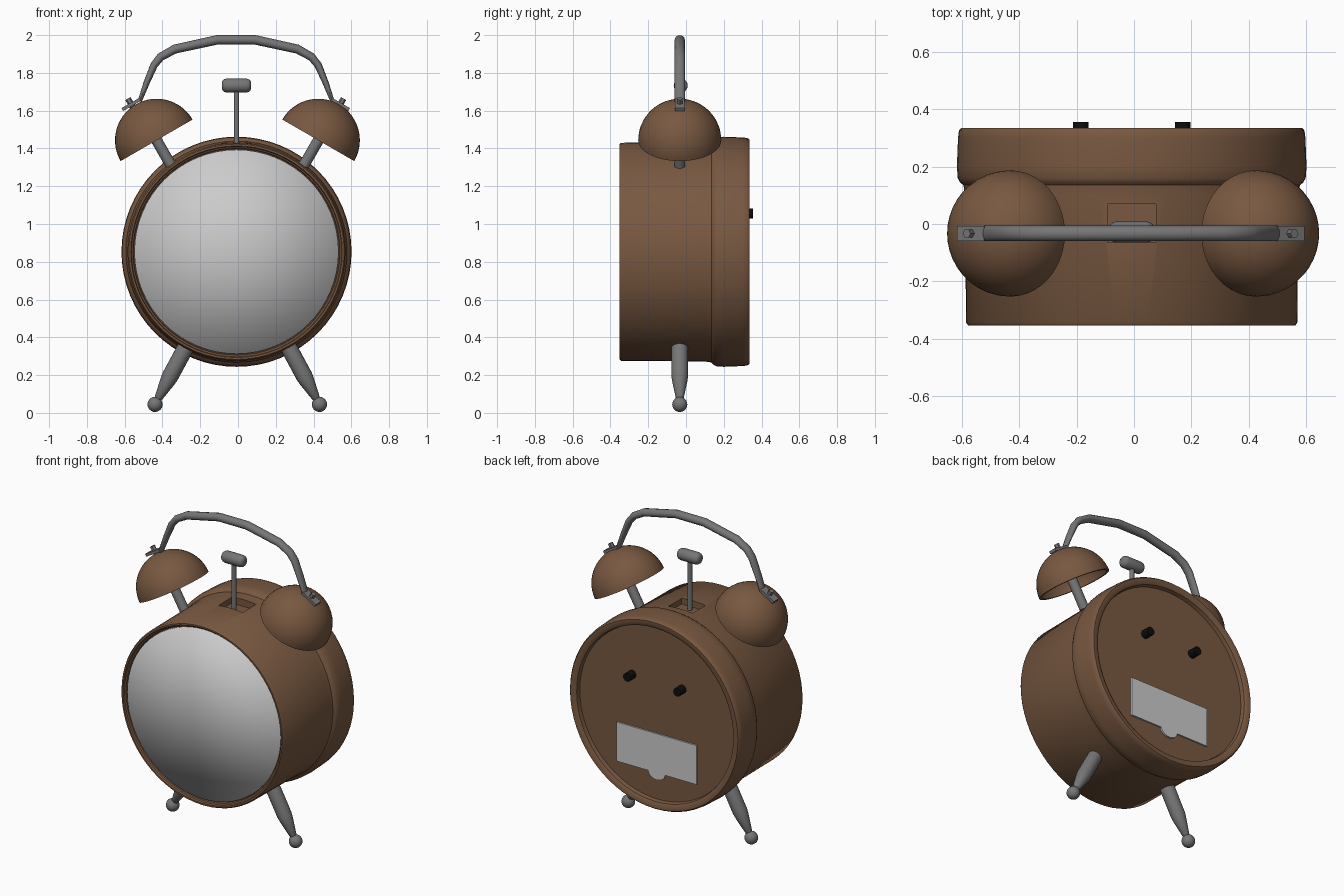
import bpy, bmesh, math
from mathutils import Vector

if "Cube" in bpy.data.objects:
    bpy.data.objects.remove(bpy.data.objects["Cube"])

CX, CZ = -0.008, 0.853      # body centre
PY = -0.033                 # plane of legs, bells and handle


def material(name, rgb):
    m = bpy.data.materials.new(name)
    m.diffuse_color = (*rgb, 1)
    m.use_nodes = True
    m.node_tree.nodes["Principled BSDF"].inputs["Base Color"].default_value = m.diffuse_color
    return m


BROWN = material("brown_paint", (0.188, 0.098, 0.052))
STEEL = material("dark_metal", (0.18, 0.18, 0.18))
BLACK = material("black_plastic", (0.004, 0.004, 0.004))


def shade(ob, angle=35):
    bpy.ops.object.select_all(action='DESELECT')
    ob.select_set(True)
    bpy.context.view_layer.objects.active = ob
    bpy.ops.object.shade_smooth_by_angle(angle=math.radians(angle))


def finish(name, bm, mat, angle=35):
    bmesh.ops.remove_doubles(bm, verts=bm.verts, dist=1e-5)
    bmesh.ops.recalc_face_normals(bm, faces=bm.faces)
    me = bpy.data.meshes.new(name)
    bm.to_mesh(me)
    bm.free()
    ob = bpy.data.objects.new(name, me)
    bpy.context.collection.objects.link(ob)
    if mat:
        me.materials.append(mat)
    shade(ob, angle)
    return ob


def revolve(name, profile, origin, axis, mat, segs=32, angle=35):
    """Spin a (distance along axis, radius) profile about an axis."""
    bm = bmesh.new()
    rot = Vector((0, 0, 1)).rotation_difference(Vector(axis))
    pts = [bm.verts.new(Vector(origin) + rot @ Vector((r, 0, t))) for t, r in profile]
    edges = [bm.edges.new(p) for p in zip(pts, pts[1:])]
    bmesh.ops.spin(bm, geom=pts + edges, cent=origin, axis=Vector(axis),
                   angle=2 * math.pi, steps=segs, use_merge=False)
    return finish(name, bm, mat, angle)


def rod(name, r, t0, t1, origin, axis, mat, segs=16):
    return revolve(name, [(t0, 0), (t0, r), (t1, r), (t1, 0)], origin, axis, mat, segs)


def prism(name, outline, y0, y1, mat):
    """Extrude an x-z outline along y."""
    bm = bmesh.new()
    f = bm.faces.new([bm.verts.new((x, y0, z)) for x, z in outline])
    ext = bmesh.ops.extrude_face_region(bm, geom=[f])
    bmesh.ops.translate(bm, vec=(0, y1 - y0, 0),
                        verts=[v for v in ext['geom'] if isinstance(v, bmesh.types.BMVert)])
    return finish(name, bm, mat)


# Case: turned body with a wider back ring and a recessed back panel
case = revolve("case", [
    (-0.325, 0), (-0.325, 0.545), (-0.338, 0.548), (-0.342, 0.556), (-0.353, 0.56),
    (-0.353, 0.57), (-0.343, 0.577), (0.10, 0.581), (0.135, 0.586), (0.145, 0.598),
    (0.16, 0.606), (0.20, 0.609), (0.30, 0.605), (0.325, 0.602), (0.335, 0.594),
    (0.335, 0.57), (0.325, 0.555), (0.30, 0.55), (0.30, 0)],
    (CX, 0, CZ), (0, 1, 0), BROWN, 64)

# Slot for the hammer in the top of the case
s = 0.085
cutter = prism("slot_cutter", [(CX - s, 1.39), (CX + s, 1.39), (CX + s, 1.6), (CX - s, 1.6)],
               -0.065, 0.07, BROWN)
cutter.hide_render = True
mod = case.modifiers.new("slot", 'BOOLEAN')
mod.operation, mod.object, mod.solver = 'DIFFERENCE', cutter, 'EXACT'
bpy.context.view_layer.objects.active = case
bpy.ops.object.modifier_apply(modifier=mod.name)
bpy.data.objects.remove(cutter)
shade(case)

# Front glass, softly shaded right across its rim
revolve("front_glass", [(-0.338, 0), (-0.338, 0.54), (-0.31, 0.541)],
        (CX, 0, CZ), (0, 1, 0), None, 64, 180)

# Back knobs and battery cover with a finger tab
for side, x in (("left", -0.185), ("right", 0.17)):
    rod(side + "_back_knob", 0.027, 0.29, 0.355, (x, 0, 1.055), (0, 1, 0), BLACK, 20)
tab = [(CX + 0.06 * math.cos(a), 0.475 + 0.045 * math.sin(a))
       for a in (math.pi + math.pi * i / 10 for i in range(11))]
prism("battery_cover", [(CX - 0.285, 0.725), (CX - 0.285, 0.475)] + tab +
      [(CX + 0.285, 0.475), (CX + 0.285, 0.725)], 0.29, 0.31, None)

# Hammer
rod("hammer_rod", 0.014, 1.37, 1.72, (CX, -0.028, 0), (0, 0, 1), STEEL)
revolve("hammer_head", [(-0.077, 0), (-0.077, 0.016), (-0.073, 0.027), (-0.064, 0.034),
                        (-0.052, 0.037), (0.052, 0.037), (0.064, 0.034), (0.073, 0.027),
                        (0.077, 0.016), (0.077, 0)],
        (CX, -0.028, 1.733), (1, 0, 0), STEEL, 24, 60)

dome = [math.radians(a) for a in range(0, 91, 6)]
shell = ([(0.22 * math.cos(a), 0.22 * math.sin(a)) for a in dome] +
         [(0.204 * math.cos(a), 0.204 * math.sin(a)) for a in reversed(dome)])

for side, sx in (("left", -1), ("right", 1)):
    # Leg pointing out from the case centre, ending in a ball foot
    out = Vector((sx * 0.474, 0, -0.88)).normalized()
    hub = (-0.004, PY, CZ)
    revolve(side + "_leg", [(0.55, 0), (0.55, 0.042), (0.58, 0.044), (0.75, 0.044),
                            (0.78, 0.040), (0.885, 0.020), (0.91, 0)], hub, out, STEEL, 20)
    ball = [(0.918 - 0.04 * math.cos(a), 0.04 * math.sin(a))
            for a in (math.pi * i / 12 for i in range(13))]
    revolve(side + "_foot", ball, hub, out, STEEL, 20)

    # Hollow bell on its post
    up = Vector((sx * 0.5, 0, 0.866))
    along = Vector((-sx * 0.866, 0, 0.5))
    centre = Vector((-0.003 + sx * 0.428, PY, 1.443))
    revolve(side + "_bell", shell, centre, up, BROWN, 40)
    rod(side + "_bell_post", 0.029, -0.155, 0.21, centre, up, STEEL)

    # Flat handle tab and bolt on top of the bell
    tabc = Vector((-0.012 + sx * 0.553, PY, 1.633))
    corners = [tabc + along * a * 0.055 + up * b * 0.009
               for a, b in ((-1, -1), (1, -1), (1, 1), (-1, 1))]
    prism(side + "_handle_tab", [(c.x, c.z) for c in corners], PY - 0.026, PY + 0.026, STEEL)
    rod(side + "_handle_bolt", 0.016, -0.02, 0.036, tabc, up, STEEL, 6)

# Carrying handle: bent bar of even width, flattened towards its ends
half = [(0.51, 1.65, 0.011), (0.475, 1.745, 0.016), (0.435, 1.84, 0.020),
        (0.40, 1.884, 0.022), (0.325, 1.926, 0.024), (0.10, 1.975, 0.025)]
path = [(-x, z, r) for x, z, r in half] + half[::-1]
bm = bmesh.new()
rings = []
for i, (x, z, r) in enumerate(path):
    a, b = path[max(i - 1, 0)], path[min(i + 1, len(path) - 1)]
    n = Vector((a[1] - b[1], 0, b[0] - a[0])).normalized()
    rings.append([bm.verts.new(Vector((x - 0.01, PY, z)) + n * r * math.sin(t) +
                               Vector((0, 0.027 * math.cos(t), 0)))
                  for t in (2 * math.pi * k / 12 for k in range(12))])
for p, q in zip(rings, rings[1:]):
    for k in range(12):
        bm.faces.new((p[k], p[k - 1], q[k - 1], q[k]))
bm.faces.new(rings[0])
bm.faces.new(rings[-1])
finish("handle", bm, STEEL, 45)
